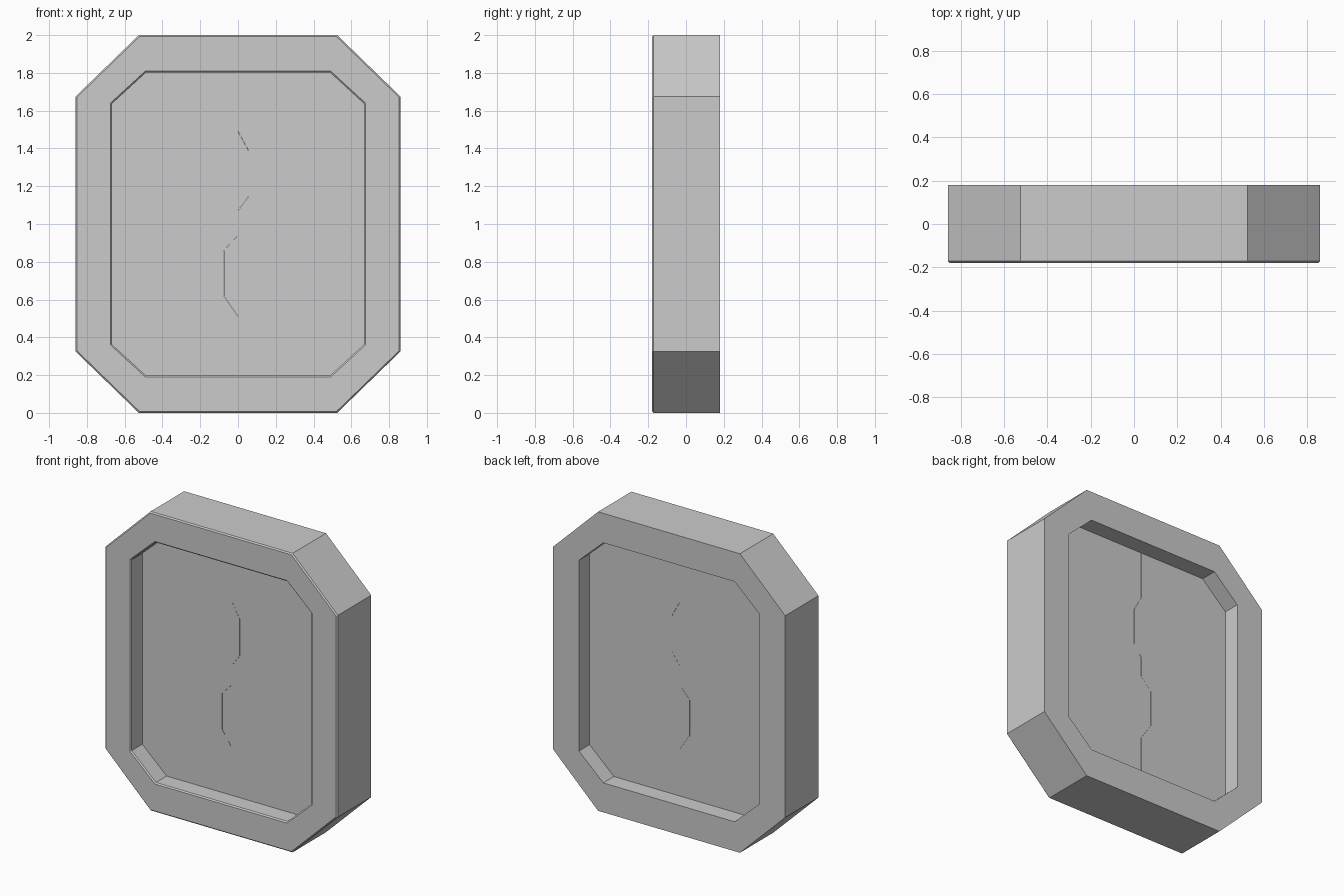
import bpy, bmesh

if "Cube" in bpy.data.objects:
    bpy.data.objects.remove(bpy.data.objects["Cube"])

BACK, FRONT, BEV = 0.18, -0.18, 0.008


def add_object(name, bm):
    bmesh.ops.recalc_face_normals(bm, faces=bm.faces)
    mesh = bpy.data.meshes.new(name)
    bm.to_mesh(mesh)
    bm.free()
    obj = bpy.data.objects.new(name, mesh)
    bpy.context.collection.objects.link(obj)
    return obj


def octagon(half_w, half_h, cut_x, cut_z, grow=0.0):
    """Chamfered rectangle around z = 1, optionally offset outward."""
    w, h = half_w + grow, half_h + grow
    cx, cz = half_w - cut_x + grow * 0.41, half_h - cut_z + grow * 0.41
    quarter = [(w, cz), (cx, h)]
    right_top = quarter
    left_top = [(-x, z) for x, z in reversed(quarter)]
    left_low = [(-x, -z) for x, z in quarter]
    right_low = [(x, -z) for x, z in reversed(quarter)]
    return [(x, 1 + z) for x, z in right_top + left_top + left_low + right_low]


OUTER = (0.86, 1.0, 0.335, 0.325)
INNER = (0.666, 0.803, 0.18, 0.165)

# Frame: closed ring lofted through its cross-section, front edges bevelled
section = [
    (octagon(*OUTER), BACK),
    (octagon(*OUTER), FRONT + BEV),
    (octagon(*OUTER, grow=-BEV), FRONT),
    (octagon(*INNER, grow=BEV), FRONT),
    (octagon(*INNER), FRONT + BEV),
    (octagon(*INNER), BACK),
]
bm = bmesh.new()
rings = [[bm.verts.new((x, y, z)) for x, z in pts] for pts, y in section]
for a, b in zip(rings, rings[1:] + rings[:1]):
    for i in range(8):
        j = (i + 1) % 8
        bm.faces.new((a[i], a[j], b[j], b[i]))
add_object("door_frame", bm)

# Door leaves: two interlocking halves split along a stepped seam
SEAM = [(0, 1.803), (0, 1.49), (0.055, 1.39), (0.055, 1.145), (0, 1.07),
        (0, 0.94), (-0.075, 0.86), (-0.075, 0.62), (0, 0.51), (0, 0.197)]
edge = octagon(*INNER)


def leaf(name, border, shift):
    bm = bmesh.new()
    pts = [(x + shift, z) for x, z in SEAM] + border
    face = bm.faces.new([bm.verts.new((x, -0.06, z)) for x, z in pts])
    new = bmesh.ops.extrude_face_region(bm, geom=[face], use_keep_orig=True)
    verts = [v for v in new["geom"] if isinstance(v, bmesh.types.BMVert)]
    bmesh.ops.translate(bm, verts=verts, vec=(0, 0.128, 0))
    return add_object(name, bm)


leaf("door_leaf_right", [edge[6], edge[7], edge[0], edge[1]], 0.0005)
leaf("door_leaf_left", [edge[5], edge[4], edge[3], edge[2]], -0.0005)
